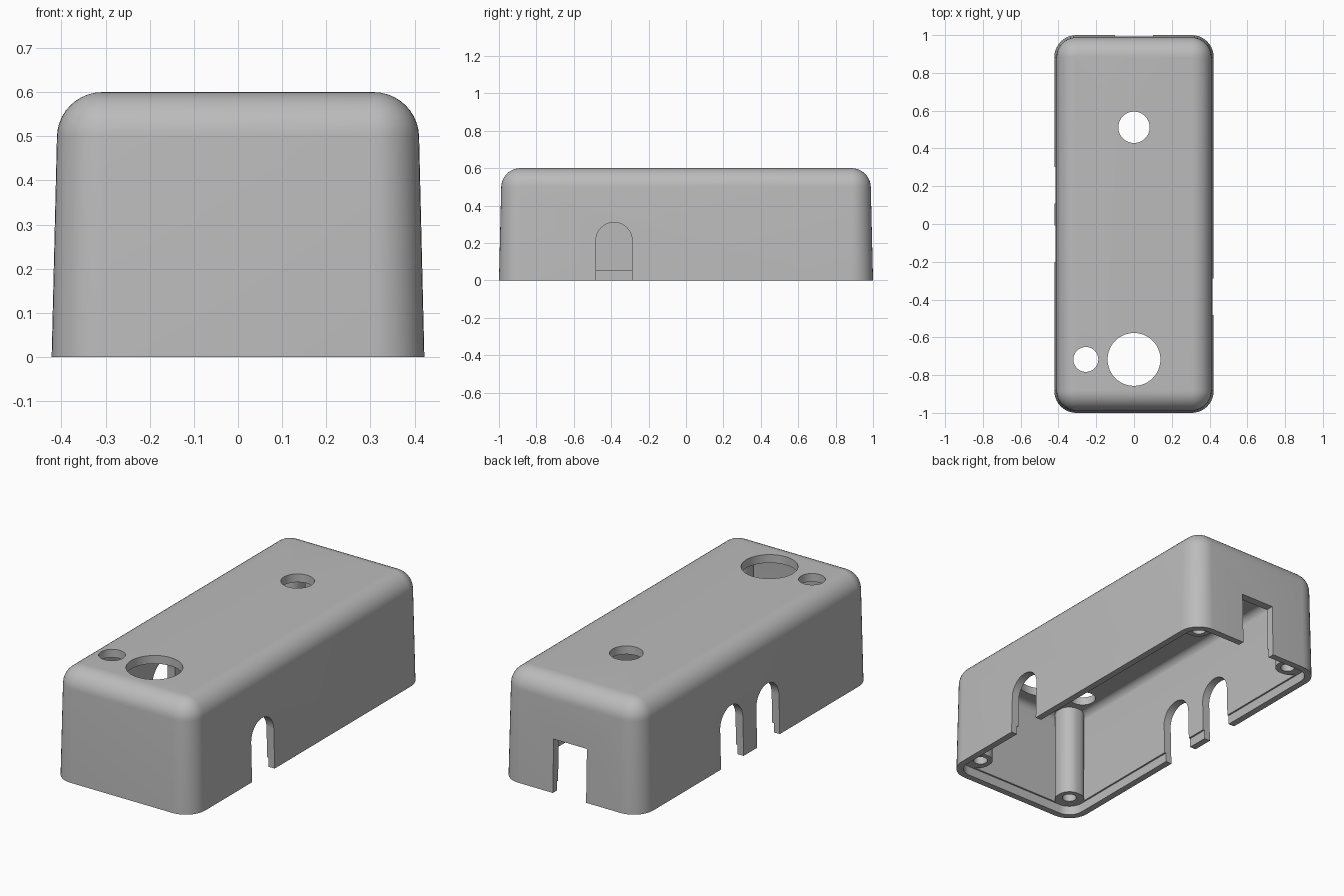
import bpy
import bmesh
import math

if "Cube" in bpy.data.objects:
    bpy.data.objects.remove(bpy.data.objects["Cube"])

HX, HY, HEIGHT = 0.422, 1.0, 0.6   # half sizes at the open bottom, height
DRAFT = 0.024                      # wall taper per unit of height
CORNER = 0.117                     # plan corner radius
STEP = 0.05                        # height of the lid recess

grey = bpy.data.materials.new("cast_grey")
grey.diffuse_color = (0.5, 0.5, 0.5, 1)
grey.use_nodes = True
grey.node_tree.nodes["Principled BSDF"].inputs["Base Color"].default_value = grey.diffuse_color


def rounded_ring(cx, cy, hx, hy, r, z, seg=10):
    """Rounded rectangle as a list of points."""
    pts = []
    for k, (sx, sy) in enumerate(((1, 1), (-1, 1), (-1, -1), (1, -1))):
        for i in range(seg + 1):
            a = (k + i / seg) * math.pi / 2
            pts.append((cx + sx * (hx - r) + r * math.cos(a),
                        cy + sy * (hy - r) + r * math.sin(a), z))
    return pts


def loft(name, rings):
    """Closed solid skinned through rings of equal length."""
    bm = bmesh.new()
    rows = [[bm.verts.new(p) for p in ring] for ring in rings]
    n = len(rows[0])
    for a, b in zip(rows, rows[1:]):
        for i in range(n):
            j = (i + 1) % n
            bm.faces.new((a[i], a[j], b[j], b[i]))
    bm.faces.new(rows[0][::-1])
    bm.faces.new(rows[-1])
    bmesh.ops.recalc_face_normals(bm, faces=bm.faces)
    mesh = bpy.data.meshes.new(name)
    bm.to_mesh(mesh)
    bm.free()
    mesh.materials.append(grey)
    obj = bpy.data.objects.new(name, mesh)
    bpy.context.collection.objects.link(obj)
    return obj


def shell_rings(inset, z0, top, fillet, seg=10):
    """Tapered rounded box with a filleted top edge."""
    levels = [(z0, 0)]
    for i in range(seg + 1):
        a = i / seg * math.pi / 2
        levels.append((top - fillet + fillet * math.sin(a), fillet * (1 - math.cos(a))))
    rings = []
    for z, d in levels:
        d += inset + DRAFT * z
        rings.append(rounded_ring(0, 0, HX - d, HY - d, CORNER - d, z))
    return rings


def combine(target, tool, operation):
    """Apply a boolean and discard the tool."""
    mod = target.modifiers.new("cut", 'BOOLEAN')
    mod.operation = operation
    mod.solver = 'EXACT'
    mod.object = tool
    tool.hide_render = True
    bpy.context.view_layer.objects.active = target
    bpy.ops.object.modifier_apply(modifier=mod.name)
    bpy.data.objects.remove(tool, do_unlink=True)


def drill(x, y, r, z0, z1):
    circle = [(x + r * math.cos(a), y + r * math.sin(a))
              for a in (i * math.tau / 48 for i in range(48))]
    return loft("drill", [[(px, py, z) for px, py in circle] for z in (z0, z1)])


def arch_cutter(y, side, r=0.097, top=0.31):
    """Slot with a round top, through one side wall."""
    profile = [(y + r, -0.1)]
    profile += [(y + r * math.cos(a), top - r + r * math.sin(a))
                for a in (i * math.pi / 24 for i in range(25))]
    profile += [(y - r, -0.1)]
    return loft("arch", [[(side * x, py, pz) for py, pz in profile] for x in (0.3, 0.5)])


# Outer casting, hollowed out
body = loft("enclosure", shell_rings(0, 0, HEIGHT, 0.1))
combine(body, loft("cavity", shell_rings(0.044, 0.02, 0.555, 0.04)), 'DIFFERENCE')

# Corner screw bosses
for sx in (-1, 1):
    for sy in (-1, 1):
        cx, cy = sx * (HX - 0.113), sy * (HY - 0.113)
        boss = loft("boss", [rounded_ring(cx, cy, 0.073, 0.073, 0.065, z)
                             for z in (0.03, 0.558)])
        combine(body, boss, 'UNION')

# Recess for the lid around the open bottom
recess = loft("lid_recess", [rounded_ring(0, 0, HX - 0.036, HY - 0.036, CORNER - 0.036, z)
                             for z in (-0.05, STEP)])
combine(body, recess, 'DIFFERENCE')

# Screw holes in the bosses
for sx in (-1, 1):
    for sy in (-1, 1):
        combine(body, drill(sx * (HX - 0.122), sy * (HY - 0.122), 0.036, 0, 0.35), 'DIFFERENCE')

# Control holes in the top
for x, y, r in ((0, 0.512, 0.083), (0, -0.717, 0.14), (-0.255, -0.717, 0.066)):
    combine(body, drill(x, y, r, 0.5, 0.7), 'DIFFERENCE')

# Cable slots: one on the right, two on the left
for y, side in ((-0.385, 1), (0.205, -1), (-0.105, -1)):
    combine(body, arch_cutter(y, side), 'DIFFERENCE')

# Square notch in the back wall
notch = loft("notch", [[(-0.1, y, -0.1), (0.1, y, -0.1), (0.1, y, 0.29), (-0.1, y, 0.29)]
                       for y in (0.85, 1.1)])
combine(body, notch, 'DIFFERENCE')

# Smooth fillets, crisp edges
bpy.ops.object.select_all(action='DESELECT')
body.select_set(True)
bpy.context.view_layer.objects.active = body
bpy.ops.object.shade_smooth_by_angle(angle=math.radians(30))
